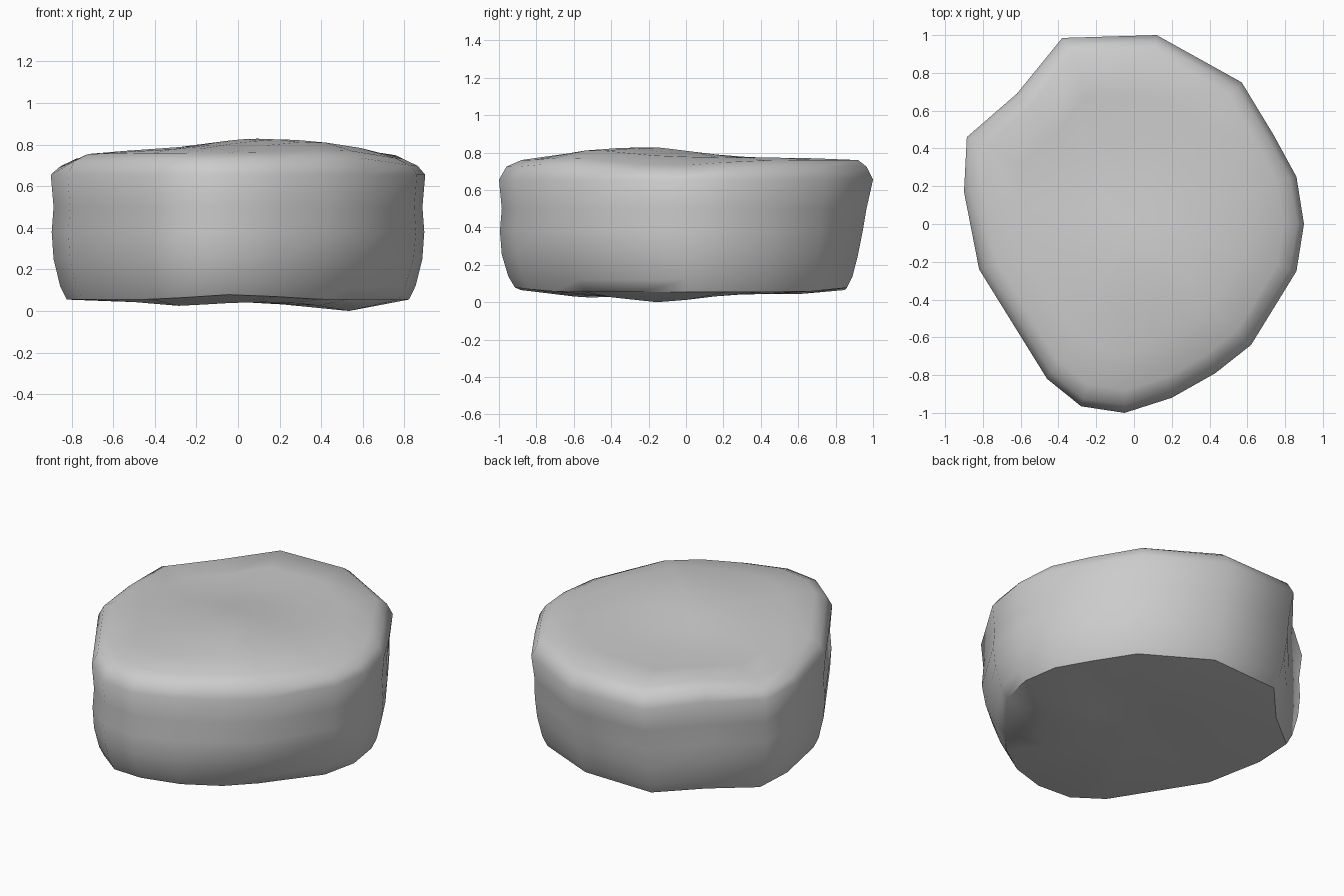
import bpy, bmesh, math
from mathutils import Vector

if "Cube" in bpy.data.objects:
    bpy.data.objects.remove(bpy.data.objects["Cube"])

# Widest outline of the stone, counter-clockwise from the right
OUTLINE = [(0.90, 0), (0.86, 0.25), (0.74, 0.47), (0.57, 0.75), (0.12, 1.0),
           (-0.38, 0.985), (-0.62, 0.69), (-0.885, 0.46), (-0.90, 0.17),
           (-0.82, -0.24), (-0.46, -0.82), (-0.28, -0.965), (-0.05, -1.0),
           (0.20, -0.92), (0.43, -0.79), (0.62, -0.64), (0.86, -0.25)]

# Height, scale of front/sides, scale at the back
LEVELS = [(0.055, 0.915, 0.86), (0.12, 0.95, 0.89), (0.25, 0.985, 0.92),
          (0.38, 0.995, 0.945), (0.50, 0.985, 0.965), (0.655, 1.0, 1.0),
          (0.725, 0.96, 0.965), (0.76, 0.88, 0.92)]


def bump(x, y, cx, cy, r):
    return math.exp(-((x - cx) ** 2 + (y - cy) ** 2) / r ** 2)


def top_z(x, y):
    return (0.772 + 0.055 * bump(x, y, 0.1, -0.2, 0.36)
            + 0.025 * bump(x, y, 0.4, -0.55, 0.3)
            - 0.022 * bump(x, y, -0.35, 0.4, 0.35)
            - 0.02 * bump(x, y, -0.8, 0.2, 0.35))


def bottom_z(x, y):
    return (0.045 - 0.045 * bump(x, y, 0.55, -0.17, 0.3)
            - 0.02 * bump(x, y, -0.28, -0.5, 0.25))


bm = bmesh.new()
rings = []


def add_ring(pts):
    rings.append([bm.verts.new(p) for p in pts])


# Underside rings
for s in (0.3, 0.62):
    add_ring([(x * s, y * s, bottom_z(x * s, y * s)) for x, y in OUTLINE])

# Side wall and rounded rims
for z, front, back in LEVELS:
    pts = []
    for x, y in OUTLINE:
        t = min(1, max(0, y))
        sy = front + (back - front) * t
        low = max(0, 1 - z / 0.3)
        cut = 1 - 0.09 * low * bump(x, y, 0.65, -0.6, 0.35)
        dz = 0.03 * low * bump(x, y, 0, -1, 0.3) + 0.03 * low * bump(x, y, 0, 1, 0.4)
        if z > 0.7:
            dz -= 0.03 * bump(x, y, 0.9, -0.1, 0.35)
            dz -= 0.04 * bump(x, y, -0.9, 0.25, 0.35)
            dz += 0.015 * bump(x, y, 0.5, -0.7, 0.25)
        pts.append((x * front * cut, y * sy * cut, z + dz))
    add_ring(pts)

# Uneven top rings
for s in (0.68, 0.45, 0.22):
    add_ring([(x * s, y * s, top_z(x * s, y * s)) for x, y in OUTLINE])

n = len(OUTLINE)
for a, b in zip(rings, rings[1:]):
    for i in range(n):
        j = (i + 1) % n
        bm.faces.new((a[i], a[j], b[j], b[i]))
low = bm.verts.new((0, 0, bottom_z(0, 0)))
high = bm.verts.new((0, 0, top_z(0, 0)))
for i in range(n):
    j = (i + 1) % n
    bm.faces.new((low, rings[0][j], rings[0][i]))
    bm.faces.new((high, rings[-1][i], rings[-1][j]))

# Stand it on the ground
zmin = min(v.co.z for v in bm.verts)
bmesh.ops.translate(bm, verts=bm.verts, vec=Vector((0, 0, -zmin)))
bmesh.ops.recalc_face_normals(bm, faces=bm.faces)
mesh = bpy.data.meshes.new("stone")
bm.to_mesh(mesh)
bm.free()
stone = bpy.data.objects.new("stone", mesh)
bpy.context.collection.objects.link(stone)

# Smooth sides and top, crisp lower rim
bpy.context.view_layer.objects.active = stone
stone.select_set(True)
bpy.ops.object.shade_smooth_by_angle(angle=math.radians(50))
